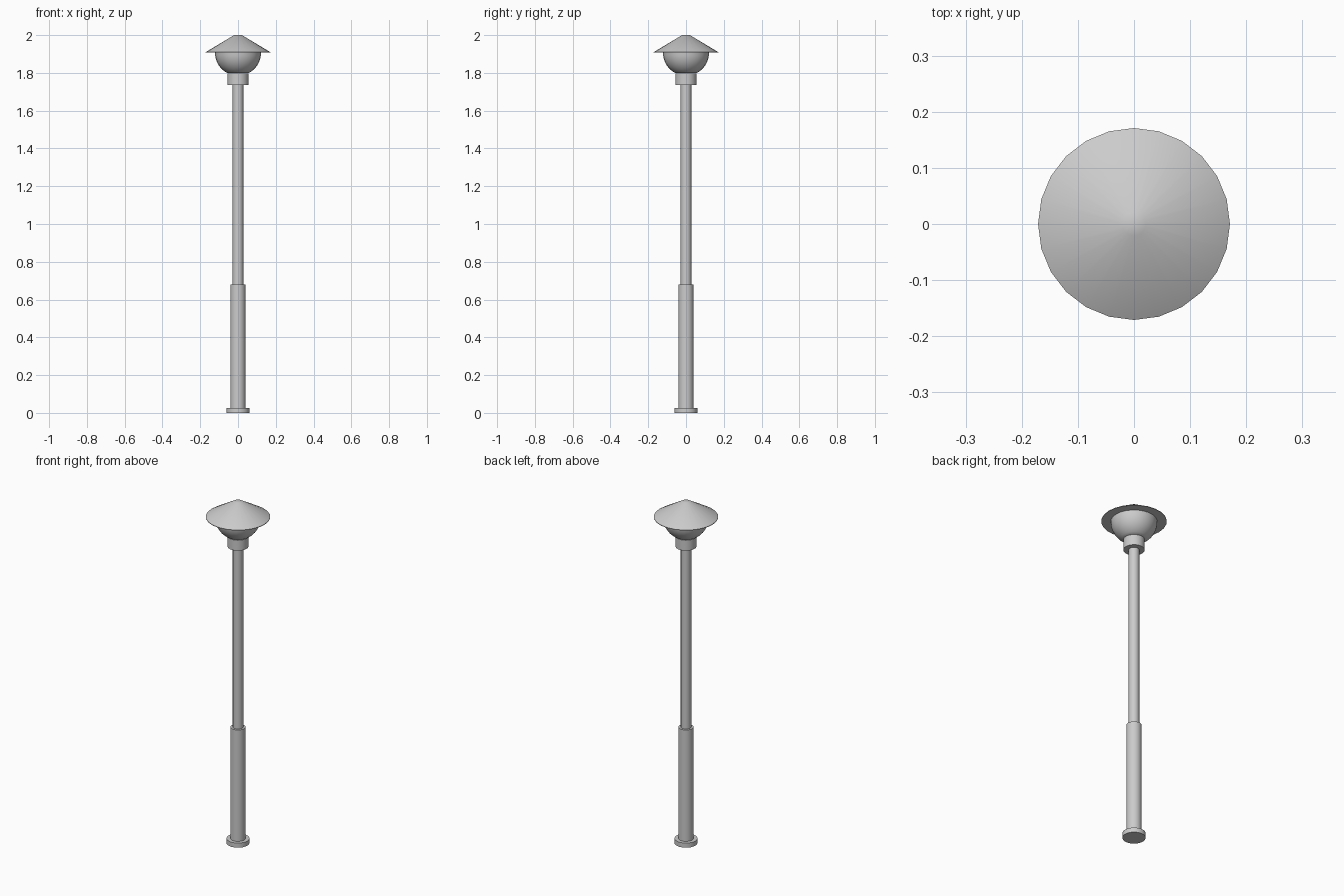
import bpy, math

cube = bpy.data.objects.get("Cube")
if cube:
    bpy.data.objects.remove(cube, do_unlink=True)

grey = bpy.data.materials.new("light_grey_metal")
grey.use_nodes = True
color = (0.6, 0.6, 0.6, 1)
grey.diffuse_color = color
grey.node_tree.nodes["Principled BSDF"].inputs["Base Color"].default_value = color

SIDES = 24


def lathe(name, profile):
    """Spin a bottom-to-top (radius, height) profile into a capped solid."""
    verts, faces = [], []
    for r, z in profile:
        for i in range(SIDES):
            a = math.tau * i / SIDES
            verts.append((r * math.cos(a), r * math.sin(a), z))
    for k in range(len(profile) - 1):
        low, high = k * SIDES, (k + 1) * SIDES
        for i in range(SIDES):
            j = (i + 1) % SIDES
            faces.append((low + i, low + j, high + j, high + i))
    faces.append(tuple(reversed(range(SIDES))))
    faces.append(tuple(range(len(verts) - SIDES, len(verts))))
    mesh = bpy.data.meshes.new(name)
    mesh.from_pydata(verts, [], faces)
    mesh.materials.append(grey)
    obj = bpy.data.objects.new(name, mesh)
    bpy.context.collection.objects.link(obj)
    bpy.ops.object.select_all(action="DESELECT")
    obj.select_set(True)
    bpy.context.view_layer.objects.active = obj
    bpy.ops.object.shade_smooth_by_angle(angle=math.radians(35))
    return obj


# Post: foot plate, thick lower sleeve, slim upper pole
lathe("base_plate", [(0.061, 0), (0.061, 0.027)])
lathe("lower_post", [(0.04, 0.027), (0.04, 0.679)])
lathe("upper_pole", [(0.028, 0.679), (0.028, 1.736)])

# Lamp head: collar, bowl and conical shade
lathe("lamp_collar", [(0.056, 1.736), (0.056, 1.797)])

radius, centre, start = 0.122, 1.907, math.radians(-63)
steps = 8
bowl = []
for k in range(steps + 1):
    a = start * (1 - k / steps)
    bowl.append((radius * math.cos(a), centre + radius * math.sin(a)))
lathe("lamp_bowl", bowl)

lathe("lamp_shade", [(0.171, 1.907), (0.171, 1.91), (0.021, 2.0)])
